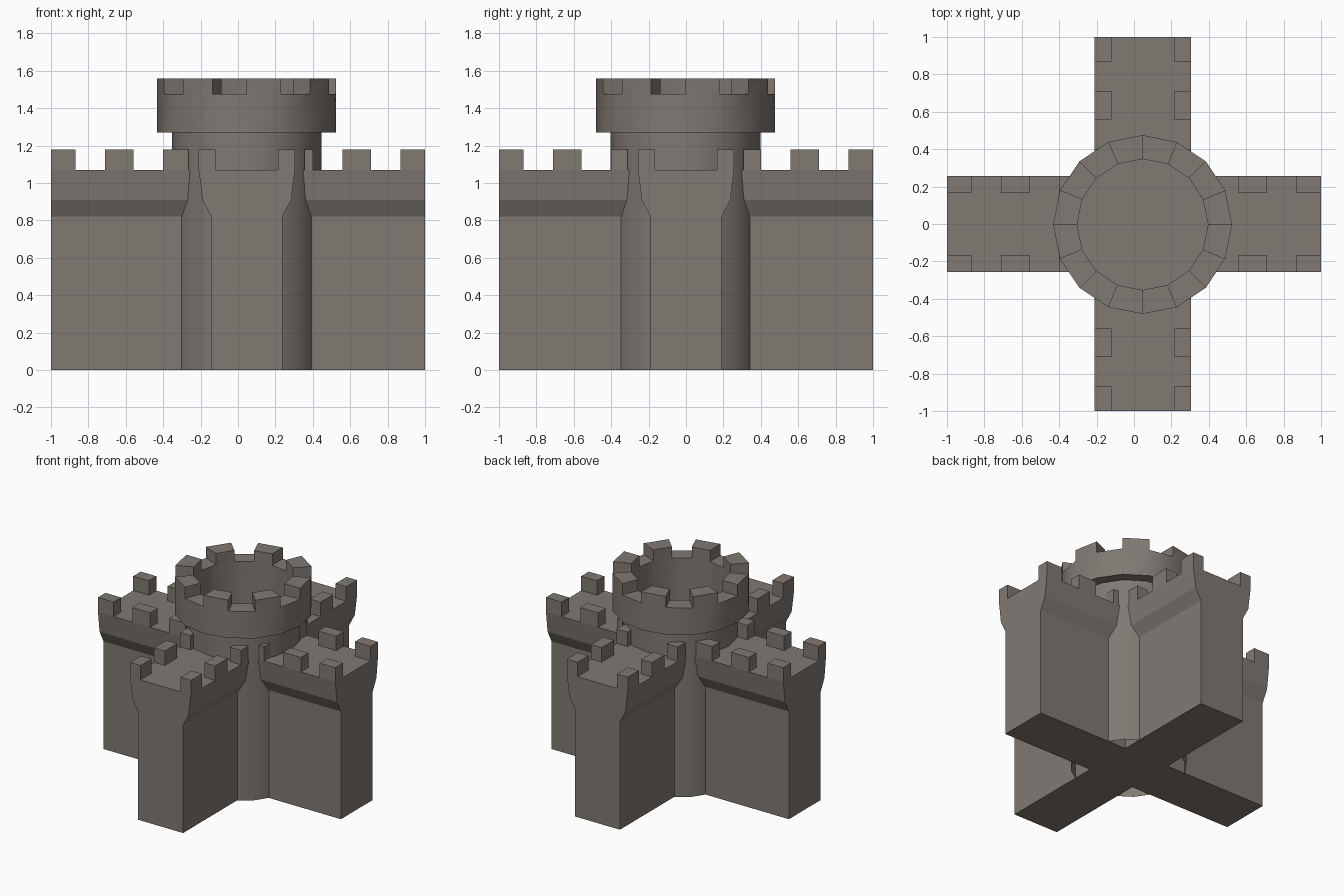
import bpy, bmesh, math

if "Cube" in bpy.data.objects:
    bpy.data.objects.remove(bpy.data.objects["Cube"])

CX, CY = 0.046, -0.003      # tower axis (slightly off centre)
FLOOR, TOP = 1.07, 1.18     # wall walk and merlon heights

stone = bpy.data.materials.new("grey_brown_stone")
stone.diffuse_color = (0.215, 0.192, 0.171, 1)
stone.use_nodes = True
stone.node_tree.nodes["Principled BSDF"].inputs["Base Color"].default_value = stone.diffuse_color


def finish(name, bm):
    bmesh.ops.recalc_face_normals(bm, faces=bm.faces)
    me = bpy.data.meshes.new(name)
    bm.to_mesh(me)
    bm.free()
    me.materials.append(stone)
    ob = bpy.data.objects.new(name, me)
    bpy.context.collection.objects.link(ob)
    return ob


def box(bm, lo, hi):
    v = bmesh.ops.create_cube(bm, size=1)["verts"]
    for p in v:
        p.co = [lo[i] + (p.co[i] + 0.5) * (hi[i] - lo[i]) for i in range(3)]


def wall(name, along_x):
    """Straight wall with flared top and merlons along both edges."""
    centre = 0.0 if along_x else 0.047     # across the wall
    tower = CX if along_x else CY          # tower axis along the wall

    def place(l, w, z):
        return (l, centre + w, z) if along_x else (centre + w, l, z)

    bm = bmesh.new()
    half = [(0.19, 0), (0.19, 0.82), (0.237, 0.91), (0.257, FLOOR)]
    prof = half + [(-w, z) for w, z in reversed(half)]
    f = bm.faces.new([bm.verts.new(place(-1, w, z)) for w, z in prof])
    ext = bmesh.ops.extrude_face_region(bm, geom=[f], use_keep_orig=True)["geom"]
    move = (2, 0, 0) if along_x else (0, 2, 0)
    bmesh.ops.translate(bm, vec=move,
                        verts=[g for g in ext if isinstance(g, bmesh.types.BMVert)])
    finish(name, bm)

    # merlons; the innermost ones stop inside the tower wall
    bm = bmesh.new()
    for s in (-1, 1):
        inner = abs(tower + s * 0.31)
        for a, b in ((0.868, 1), (0.56, 0.71), (inner, 0.40)):
            for t in (-1, 1):
                p, q = place(s * a, t * 0.167, FLOOR), place(s * b, t * 0.257, TOP)
                box(bm, [min(u) for u in zip(p, q)], [max(u) for u in zip(p, q)])
    finish(name + "_merlons", bm)


wall("side_wall", True)
wall("front_back_wall", False)

# round tower: 16-sided lathe with alternating merlons around the rim
N, R_OUT, R_IN, NOTCH, RIM = 16, 0.478, 0.35, 1.475, 1.56
bm = bmesh.new()


def pt(r, z, i):
    a = 2 * math.pi * i / N
    return bm.verts.new((CX + r * math.cos(a), CY + r * math.sin(a), z))


def strip(p, q, i):
    bm.faces.new([pt(*p, i), pt(*p, i + 1), pt(*q, i + 1), pt(*q, i)])


for i in range(N):
    h = RIM if i % 2 == 0 else NOTCH
    prof = [(0.40, 0), (0.40, 1.27), (R_OUT, 1.27), (R_OUT, NOTCH)]
    if h == RIM:
        prof += [(R_OUT, RIM), (R_IN, RIM)]
        for k in (i, i + 1):        # merlon sides
            bm.faces.new([pt(R_IN, NOTCH, k), pt(R_OUT, NOTCH, k),
                          pt(R_OUT, RIM, k), pt(R_IN, RIM, k)])
    prof += [(R_IN, NOTCH), (R_IN, FLOOR + 0.006)]
    for p, q in zip(prof, prof[1:]):
        strip(p, q, i)
# tower floor
bm.faces.new([pt(R_IN, FLOOR + 0.006, i) for i in range(N)])
bmesh.ops.remove_doubles(bm, verts=bm.verts, dist=1e-4)
tower = finish("round_tower", bm)

bpy.context.view_layer.objects.active = tower
tower.select_set(True)
bpy.ops.object.shade_smooth_by_angle(angle=math.radians(30))
